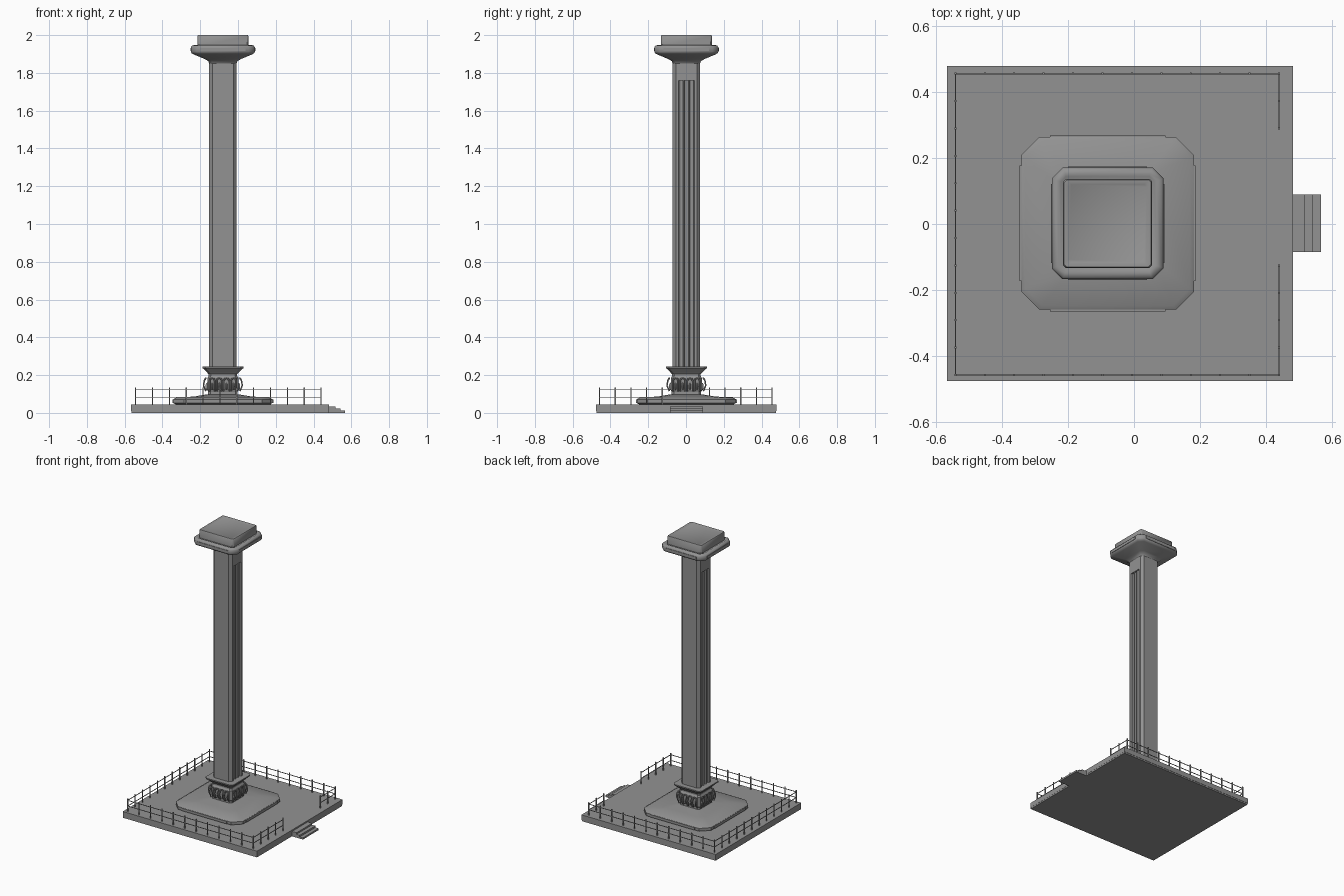
import bpy, bmesh, math
from mathutils import Vector, Matrix

if "Cube" in bpy.data.objects:
    bpy.data.objects.remove(bpy.data.objects["Cube"])

CX, CY = -0.08, 0.002          # column axis

stone = bpy.data.materials.new("dark_stone")
stone.diffuse_color = (0.29, 0.29, 0.29, 1)
stone.use_nodes = True
stone.node_tree.nodes["Principled BSDF"].inputs["Base Color"].default_value = stone.diffuse_color


def finish(bm, name, smooth=0):
    bmesh.ops.recalc_face_normals(bm, faces=bm.faces)
    me = bpy.data.meshes.new(name)
    bm.to_mesh(me)
    bm.free()
    me.materials.append(stone)
    if smooth:
        me.shade_smooth()
        me.set_sharp_from_angle(angle=math.radians(smooth))
    ob = bpy.data.objects.new(name, me)
    bpy.context.collection.objects.link(ob)
    return ob


def add_box(bm, x0, x1, y0, y1, z0, z1):
    m = Matrix.LocRotScale(((x0 + x1) / 2, (y0 + y1) / 2, (z0 + z1) / 2), None,
                           (x1 - x0, y1 - y0, z1 - z0))
    bmesh.ops.create_cube(bm, size=1, matrix=m)


def octagon(h, c):
    """Square of half-width h with corners cut by c."""
    k = h - c
    return [(h, -k), (h, k), (k, h), (-k, h), (-h, k), (-h, -k), (-k, -h), (k, -h)]


def add_loft(bm, rings):
    """rings: (2D outline, z), bottom to top, with closed ends."""
    loops = [[bm.verts.new((CX + x, CY + y, z)) for x, y in pts] for pts, z in rings]
    for a, b in zip(loops, loops[1:]):
        for i in range(len(a)):
            j = (i + 1) % len(a)
            bm.faces.new((a[i], a[j], b[j], b[i]))
    bm.faces.new(loops[0][::-1])
    bm.faces.new(loops[-1])


def loft(name, profile, smooth=0):
    bm = bmesh.new()
    add_loft(bm, [(octagon(h, c), z) for h, c, z in profile])
    return finish(bm, name, smooth)


def side_plates(name, out, half, z0, z1):
    bm = bmesh.new()
    t = 0.012
    for s in (-1, 1):
        a, b = sorted((s * out, s * (out - t)))
        add_box(bm, CX + a, CX + b, CY - half, CY + half, z0, z1)
        add_box(bm, CX - half, CX + half, CY + a, CY + b, z0, z1)
    return finish(bm, name)


# Platform slab with thin footing
bm = bmesh.new()
add_box(bm, -0.565, 0.481, -0.475, 0.477, 0.0, 0.010)
add_box(bm, -0.567, 0.482, -0.477, 0.479, 0.010, 0.045)
finish(bm, "platform")

# Entrance steps
bm = bmesh.new()
for x, z in ((0.517, 0.035), (0.542, 0.024), (0.567, 0.012)):
    add_box(bm, 0.475, x, -0.085, 0.09, 0.0, z)
finish(bm, "entrance_steps")

# Railing: posts and two rails, with a gap at the steps
X0, X1, Y0, Y1, N = -0.542, 0.44, -0.458, 0.456, 12
GAP_A, GAP_B = 4, 9            # post numbers on either side of the gap
bm = bmesh.new()
posts = set()
for i in range(N):
    x = X0 + (X1 - X0) * i / (N - 1)
    y = Y0 + (Y1 - Y0) * i / (N - 1)
    posts |= {(x, Y0), (x, Y1), (X0, y)}
    if i <= GAP_A or i >= GAP_B:
        posts.add((X1, y))
for x, y in posts:
    add_box(bm, x - .003, x + .003, y - .003, y + .003, 0.045, 0.135)
finish(bm, "railing_posts")
bm = bmesh.new()
r = 0.0018
ya, yb = (Y0 + (Y1 - Y0) * i / (N - 1) for i in (GAP_A, GAP_B))
for z in (0.083, 0.123):
    for y in (Y0, Y1):
        add_box(bm, X0, X1, y - r, y + r, z - r, z + r)
    for x, a, b in ((X0, Y0, Y1), (X1, Y0, ya), (X1, yb, Y1)):
        add_box(bm, x - r, x + r, a, b, z - r, z + r)
finish(bm, "railing_rails")

# Mound under the column
loft("mound", [(0.25, .055, .045), (0.262, .055, .052), (0.262, .055, .072),
               (0.25, .052, .080), (0.15, .03, .087), (0.085, .015, .098)], 40)
side_plates("mound_side_plates", 0.267, 0.175, 0.053, 0.071)

# Pedestal core, foot and flared collar
loft("pedestal", [(0.078, .012, .09), (0.078, .012, .112), (0.082, .014, .118),
                  (0.082, .014, .185), (0.076, .012, .195), (0.076, .012, .205),
                  (0.085, .014, .215), (0.104, .016, .234), (0.109, .016, .237),
                  (0.109, .016, .245), (0.095, .014, .245)])

# Arched leaf ornaments around the pedestal
bm = bmesh.new()


def leaf(bm, rot, u):
    """Arched tube that bulges outward, with a small bead inside."""
    w, path = 0.014, []
    outline = [(-w, .115), (-w, .145), (-w, .17)]
    outline += [(-w * math.cos(a), .17 + w * math.sin(a))
                for a in (math.pi / 4, math.pi / 2, 3 * math.pi / 4)]
    outline += [(w, .17), (w, .145), (w, .115)]
    for s, z in outline:
        bulge = 0.020 * math.sin(math.pi * min(1, max(0, (z - .105) / .09)))
        path.append(Vector((u + s, -(0.083 + bulge), z)))
    rings = []
    for i, p in enumerate(path):
        d = (path[min(i + 1, len(path) - 1)] - path[max(i - 1, 0)]).normalized()
        n = d.cross(Vector((0, 1, 0))).normalized()
        b = d.cross(n)
        rings.append([bm.verts.new(rot @ (p + 0.0045 * (n * math.cos(k * math.pi / 3)
                      + b * math.sin(k * math.pi / 3)))) for k in range(6)])
    for a, b in zip(rings, rings[1:]):
        for k in range(6):
            bm.faces.new((a[k], a[(k + 1) % 6], b[(k + 1) % 6], b[k]))
    bm.faces.new(rings[0])
    bm.faces.new(rings[-1])
    m = rot @ Matrix.LocRotScale((u, -0.083, 0.14), None, (0.006, 0.009, 0.02))
    bmesh.ops.create_uvsphere(bm, u_segments=8, v_segments=6, radius=1, matrix=m)


for q in range(4):
    rot = Matrix.Translation((CX, CY, 0)) @ Matrix.Rotation(q * math.pi / 2, 4, 'Z')
    for u in (-0.057, -0.019, 0.019, 0.057):
        leaf(bm, rot, u)
finish(bm, "pedestal_leaves", 50)

# Shaft: cut corners, three flutes on both x sides, plain above
H, C, F, D = 0.073, 0.017, 0.014, 0.014
flutes = []
for c in (-2 * F, 0, 2 * F):
    flutes += [(H - 0.002, c - F + .001), (H - D * .7, c - F * .75), (H - D, c - F * .3),
               (H - D, c + F * .3), (H - D * .7, c + F * .75), (H - 0.002, c + F - .001)]
half = [(H, -H + C), (H, -3 * F)] + flutes + [(H, 3 * F), (H, H - C), (H - C, H)]
outline = half + [(C - H, H)] + [(-x, -y) for x, y in half[:-1]] + [(-H + C, -H), (H - C, -H)]
bm = bmesh.new()
add_loft(bm, [(outline, 0.24), (outline, 1.76)])
finish(bm, "fluted_shaft")
loft("shaft_top", [(H, C, 1.76), (H, C, 1.87)])

# Capital: concave flare, rounded slab edge
loft("capital", [(0.071, .016, 1.845), (0.077, .018, 1.862), (0.095, .022, 1.873),
                 (0.155, .03, 1.898), (0.165, .032, 1.904), (0.169, .032, 1.912),
                 (0.169, .032, 1.936), (0.164, .03, 1.944), (0.150, .022, 1.948),
                 (0.142, .015, 1.944)], 44)
side_plates("capital_side_plates", 0.172, 0.12, 1.915, 1.932)

# Top block with a very shallow sunken top
loft("top_block", [(0.135, .008, 1.94), (0.135, .008, 1.994), (0.132, .008, 2.0),
                   (0.123, .008, 2.0), (0.118, .008, 1.997)], 40)
